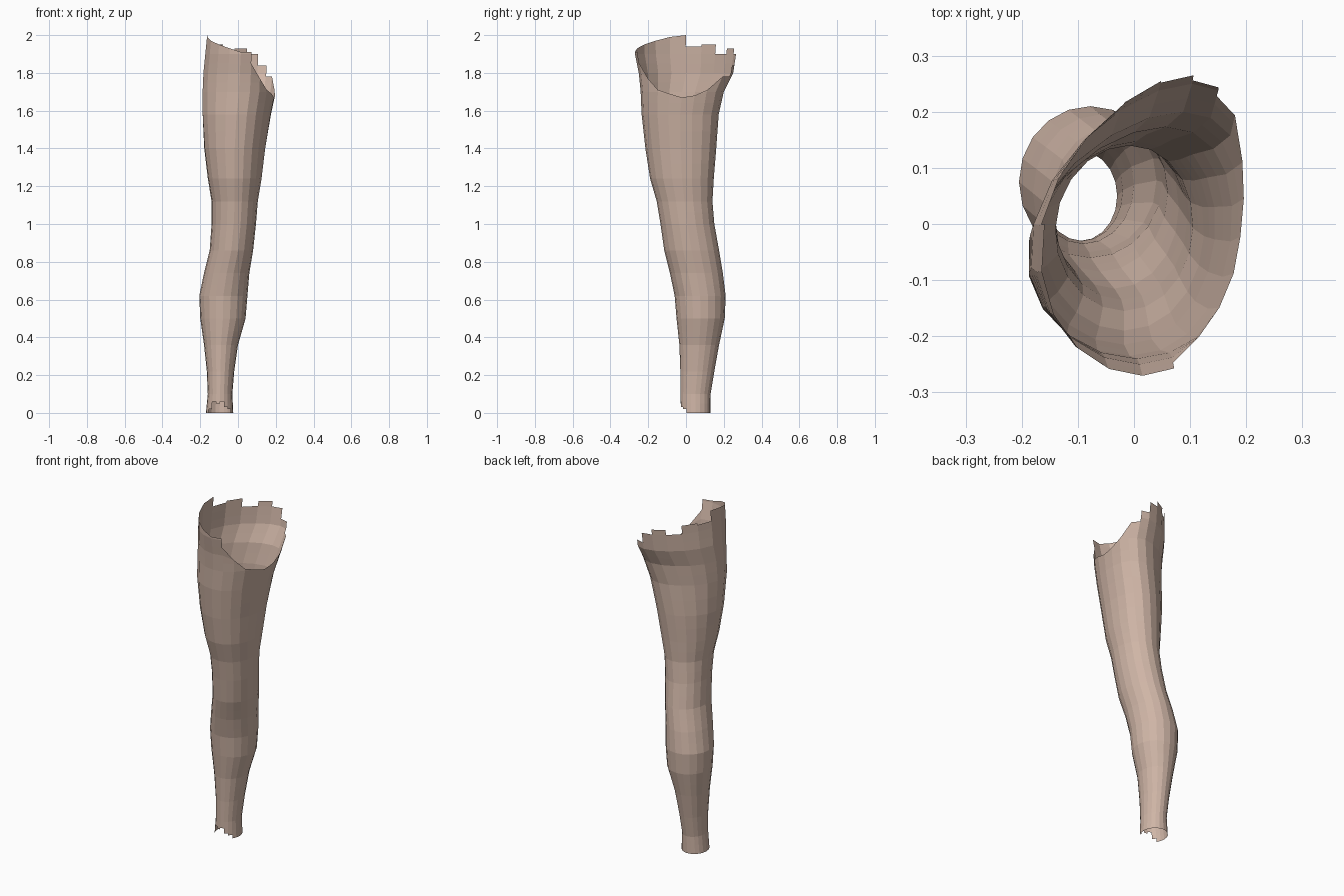
import bpy
import math

if "Cube" in bpy.data.objects:
    bpy.data.objects.remove(bpy.data.objects["Cube"])

SIDES = 20

# Leg sections from ankle to hip: height, x min, x max, y min, y max
SECTIONS = [
    (0.00, -0.17, -0.025, -0.03, 0.13),
    (0.10, -0.16, -0.03, -0.03, 0.13),
    (0.22, -0.165, -0.02, -0.03, 0.15),
    (0.36, -0.18, 0.00, -0.035, 0.175),
    (0.50, -0.20, 0.04, -0.05, 0.205),
    (0.62, -0.205, 0.05, -0.06, 0.21),
    (0.74, -0.18, 0.06, -0.085, 0.195),
    (0.86, -0.15, 0.08, -0.115, 0.175),
    (1.00, -0.14, 0.095, -0.135, 0.15),
    (1.12, -0.14, 0.105, -0.155, 0.14),
    (1.24, -0.16, 0.125, -0.19, 0.147),
    (1.40, -0.18, 0.145, -0.215, 0.16),
    (1.58, -0.19, 0.175, -0.235, 0.173),
    (1.70, -0.19, 0.20, -0.24, 0.20),
    (1.80, -0.185, 0.205, -0.25, 0.25),
    (1.90, -0.175, 0.205, -0.27, 0.265),
    (2.00, -0.165, 0.20, -0.275, 0.275),
]

# Height of the ragged hip edge, counter-clockwise from the inner thigh
RIM = [1.67, 1.68, 1.71, 1.78, 1.84, 1.90, 1.93, 1.90, 1.95, 1.94,
       2.00, 1.99, 1.97, 1.95, 1.93, 1.91, 1.85, 1.77, 1.71, 1.69]
STEPPED = {3, 4, 5, 6, 7, 8, 9, 15}

# Raised notches in the ankle edge, by column
NOTCH = {12: 0.02, 13: 0.06, 14: 0.05, 15: 0.06, 16: 0.03, 17: 0.02}


def section(z):
    """Blend the neighbouring sections at height z."""
    for low, high in zip(SECTIONS, SECTIONS[1:]):
        if z <= high[0]:
            break
    f = (z - low[0]) / (high[0] - low[0])
    return [a + (b - a) * f for a, b in zip(low[1:], high[1:])]


def skin_point(column, z):
    """Point on the leg; the section skews backward toward the hip."""
    x0, x1, y0, y1 = section(z)
    t = math.tau * column / SIDES
    skew = 0.5 * min(max((z - 1) / 0.8, 0), 1) * (0.5 + 0.5 * math.sin(t))
    return ((x0 + x1) / 2 + (x1 - x0) / 2 * math.cos(t - skew),
            (y0 + y1) / 2 + (y1 - y0) / 2 * math.sin(t), z)


# Row heights, with a middle row inside each section pair
levels = []
for low, high in zip(SECTIONS, SECTIONS[1:]):
    levels += [low[0], (low[0] + high[0]) / 2]
levels.append(SECTIONS[-1][0])

verts, faces, index = [], [], {}


def vertex(column, z):
    key = (column % SIDES, round(z, 4))
    if key not in index:
        index[key] = len(verts)
        verts.append(skin_point(column, z))
    return index[key]


# Build each column of the open tube between its ankle and hip edges
for j in range(SIDES):
    bottom = NOTCH.get(j, 0)
    left = RIM[j]
    right = left if j in STEPPED else RIM[(j + 1) % SIDES]
    for low, high in zip(levels, levels[1:]):
        corners = [vertex(c, min(max(z, bottom), top)) for c, z, top in (
            (j, low, left), (j + 1, low, right),
            (j + 1, high, right), (j, high, left))]
        corners = list(dict.fromkeys(corners))
        if len(corners) > 2:
            faces.append(corners)

mesh = bpy.data.meshes.new("leg_skin")
mesh.from_pydata(verts, [], faces)
mesh.update()
leg = bpy.data.objects.new("leg_skin", mesh)
bpy.context.collection.objects.link(leg)

# Skin colour
skin = bpy.data.materials.new("skin_beige")
skin.use_nodes = True
colour = (0.62, 0.46, 0.38, 1)
skin.diffuse_color = colour
skin.node_tree.nodes["Principled BSDF"].inputs["Base Color"].default_value = colour
mesh.materials.append(skin)
